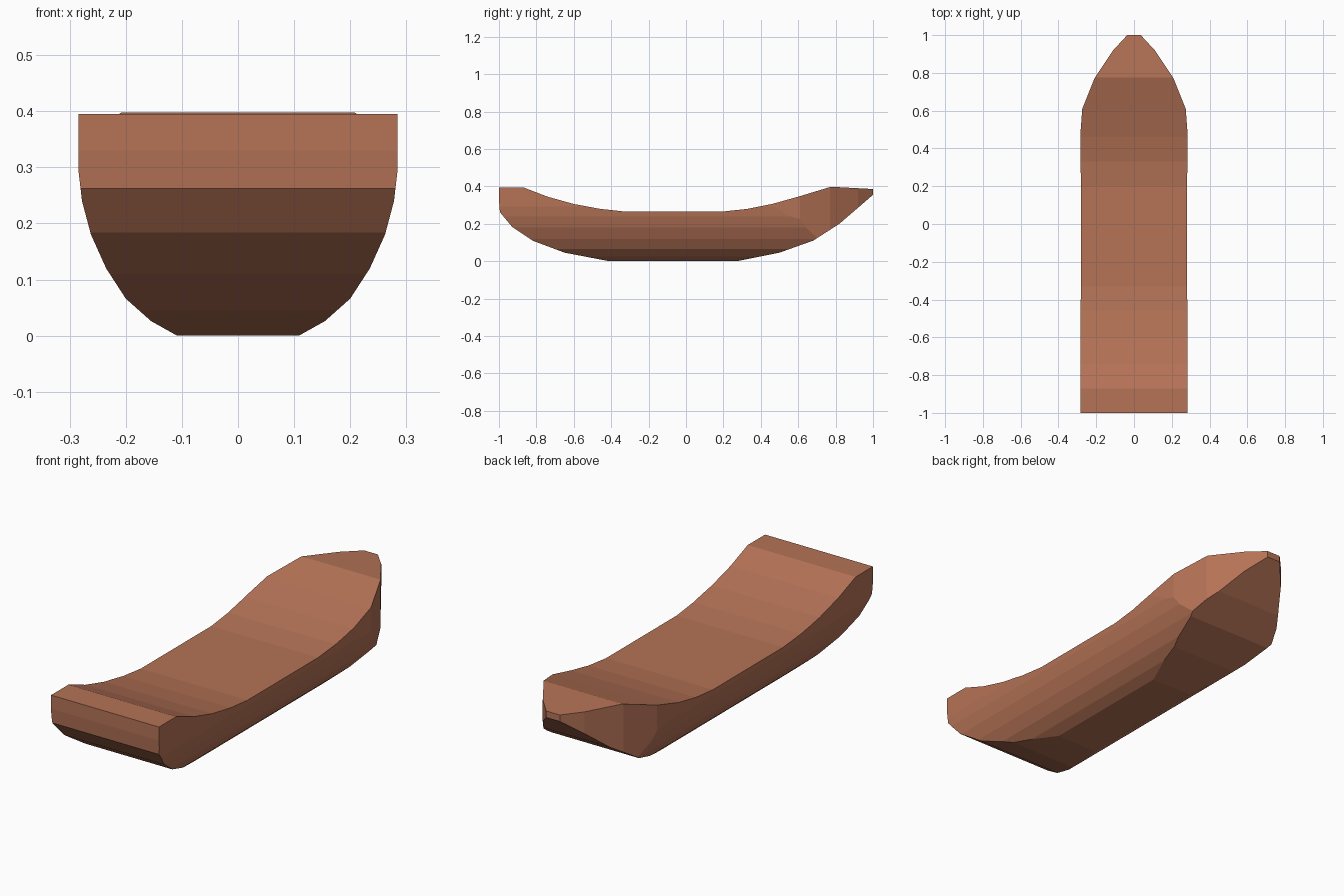
import bpy, bmesh

if "Cube" in bpy.data.objects:
    bpy.data.objects.remove(bpy.data.objects["Cube"])

wood = bpy.data.materials.new("warm brown wood")
wood.diffuse_color = (0.46, 0.17, 0.093, 1)
wood.use_nodes = True
wood.node_tree.nodes["Principled BSDF"].inputs["Base Color"].default_value = wood.diffuse_color


def prism(name, points, axis, lo, hi):
    """Extrude a closed 2D outline along one axis from lo to hi."""
    def place(a, b, t):
        return {"x": (t, a, b), "y": (a, t, b), "z": (a, b, t)}[axis]
    bm = bmesh.new()
    rings = [[bm.verts.new(place(a, b, t)) for a, b in points] for t in (lo, hi)]
    n = len(points)
    bm.faces.new(rings[0])
    bm.faces.new(rings[1])
    for i in range(n):
        j = (i + 1) % n
        bm.faces.new((rings[0][i], rings[0][j], rings[1][j], rings[1][i]))
    bmesh.ops.recalc_face_normals(bm, faces=bm.faces)
    mesh = bpy.data.meshes.new(name)
    bm.to_mesh(mesh)
    bm.free()
    mesh.materials.append(wood)
    ob = bpy.data.objects.new(name, mesh)
    bpy.context.collection.objects.link(ob)
    return ob


def mirrored(half):
    return half + [(-x, v) for x, v in reversed(half)]


# side profile: rounded keel, then sheer deck from bow to stern
side = [(-1, 0.33), (-0.995, 0.262), (-0.93, 0.184), (-0.82, 0.11), (-0.65, 0.046),
        (-0.41, 0), (0.27, 0), (0.5, 0.046), (0.68, 0.11), (0.82, 0.2),
        (1, 0.355), (1, 0.386), (0.775, 0.398), (0.6, 0.345), (0.46, 0.306),
        (0.33, 0.28), (0.2, 0.266), (-0.33, 0.266), (-0.46, 0.28),
        (-0.6, 0.306), (-0.74, 0.345), (-0.87, 0.395), (-1, 0.395)]
hull = prism("boat_hull", side, "x", -0.284, 0.284)

# round-bottomed cross-section
section = mirrored([(0.105, -0.002), (0.155, 0.026), (0.2, 0.066), (0.235, 0.12),
                    (0.262, 0.18), (0.278, 0.24), (0.285, 0.3), (0.285, 0.5)])
# tapered bow seen from above
plan = mirrored([(0.29, -1.1), (0.285, 0.46), (0.274, 0.61), (0.21, 0.77),
                 (0.11, 0.92), (0.035, 1.001)])

for cutter in (prism("section_cutter", section, "y", -1.2, 1.2),
               prism("plan_cutter", plan, "z", -0.2, 0.7)):
    mod = hull.modifiers.new(cutter.name, "BOOLEAN")
    mod.operation = "INTERSECT"
    mod.solver = "EXACT"
    mod.object = cutter
    cutter.hide_render = True
    cutter.hide_set(True)
